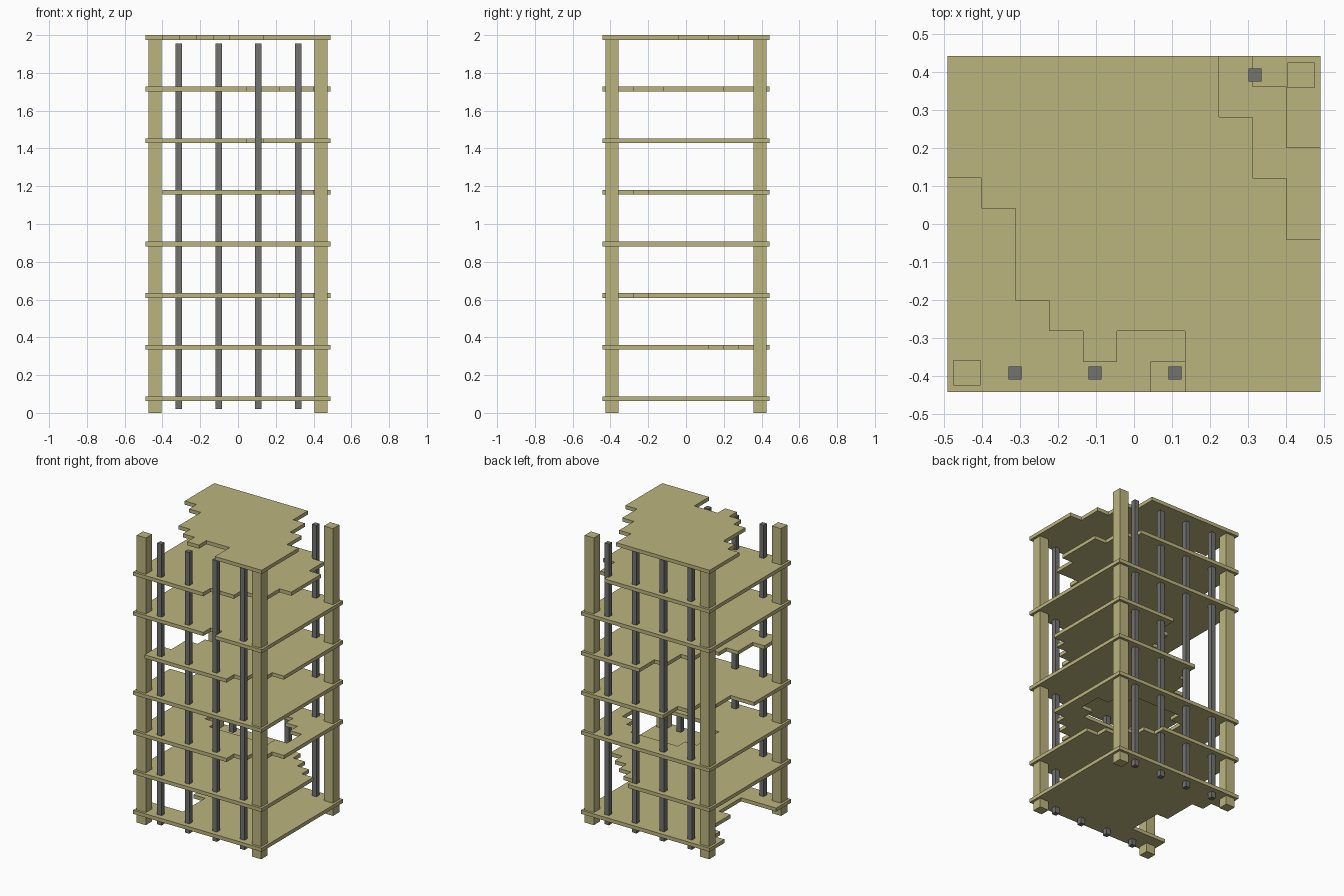
import bpy, bmesh

if "Cube" in bpy.data.objects:
    bpy.data.objects.remove(bpy.data.objects["Cube"])

def material(name, rgb):
    m = bpy.data.materials.new(name)
    m.diffuse_color = (*rgb, 1)
    m.use_nodes = True
    m.node_tree.nodes["Principled BSDF"].inputs["Base Color"].default_value = m.diffuse_color
    return m

SAND = material("sand_concrete", (0.50, 0.455, 0.21))
STEEL = material("dark_steel", (0.17, 0.17, 0.16))

N = 11                      # cells per slab side
W, D, T = 0.98, 0.884, 0.025
CX, CY = W / N, D / N

def finish(bm, name, mat):
    me = bpy.data.meshes.new(name)
    bmesh.ops.recalc_face_normals(bm, faces=bm.faces)
    bm.to_mesh(me)
    bm.free()
    me.materials.append(mat)
    bpy.context.collection.objects.link(bpy.data.objects.new(name, me))

def box(name, x, y, z0, z1, w, d, mat):
    bm = bmesh.new()
    bmesh.ops.create_cube(bm, size=1)
    for v in bm.verts:
        v.co = (x + v.co.x * w, y + v.co.y * d, z0 + (v.co.z + 0.5) * (z1 - z0))
    finish(bm, name, mat)

def corner_bite(corner, counts):
    """Cells missing at a corner: counts[i] rows in the i-th column from it."""
    gone = set()
    for i, n in enumerate(counts):
        for j in range(n):
            gone.add((i if corner[1] == "L" else N - 1 - i,
                      j if corner[0] == "F" else N - 1 - j))
    return gone

def slab(name, z, gone):
    bm = bmesh.new()
    verts = {}

    def vert(i, j):
        if (i, j) not in verts:
            verts[i, j] = bm.verts.new((-W / 2 + i * CX, -D / 2 + j * CY, z))
        return verts[i, j]

    for i in range(N):
        for j in range(N):
            if (i, j) not in gone:
                bm.faces.new([vert(i, j), vert(i + 1, j), vert(i + 1, j + 1), vert(i, j + 1)])
    ext = bmesh.ops.extrude_face_region(bm, geom=bm.faces[:], use_keep_orig=True)
    for v in ext["geom"]:
        if isinstance(v, bmesh.types.BMVert):
            v.co.z += T
    finish(bm, name, SAND)

# broken edges of each floor, bottom to top
left_bite = {(i, j) for j, n in enumerate([0, 0, 3, 3, 3, 2, 2, 2, 1]) for i in range(n)}
centre_hole = {(i, j) for i in range(N) for j in range(N)
               if ((i - 5.6) / 3.6) ** 2 + ((j - 5.8) / 2.5) ** 2 < 1}
damage = [
    left_bite,
    corner_bite("BR", [4, 3, 2, 1]),
    corner_bite("FR", [3, 2, 1]) | centre_hole,
    corner_bite("BL", [6, 6, 4, 2]),
    corner_bite("FR", [3, 2, 1]) | corner_bite("BL", [11, 9, 7, 6, 4, 2]),
    {(6, 0)},
    corner_bite("FR", [4, 2, 2, 1, 1]) | corner_bite("BR", [3, 1]),
    corner_bite("FL", [7, 6, 3, 2, 1, 2, 2]) | corner_bite("BR", [6, 4, 2]),
]
for k, gone in enumerate(damage):
    slab(f"floor_slab_{k}", 0.062 + k * (2 - T - 0.062) / 7, gone)

# corner columns and thin steel uprights on the front and back
for sy, side in ((-1, "front"), (1, "back")):
    for sx, hand in ((-1, "left"), (1, "right")):
        box(f"{side}_{hand}_column", sx * 0.439, sy * 0.391, 0, 1.977, 0.07, 0.068, SAND)
    for k in range(4):
        box(f"{side}_upright_{k}", -0.313 + k * 0.2105, sy * 0.391, 0.02, 1.955, 0.034, 0.034, STEEL)
